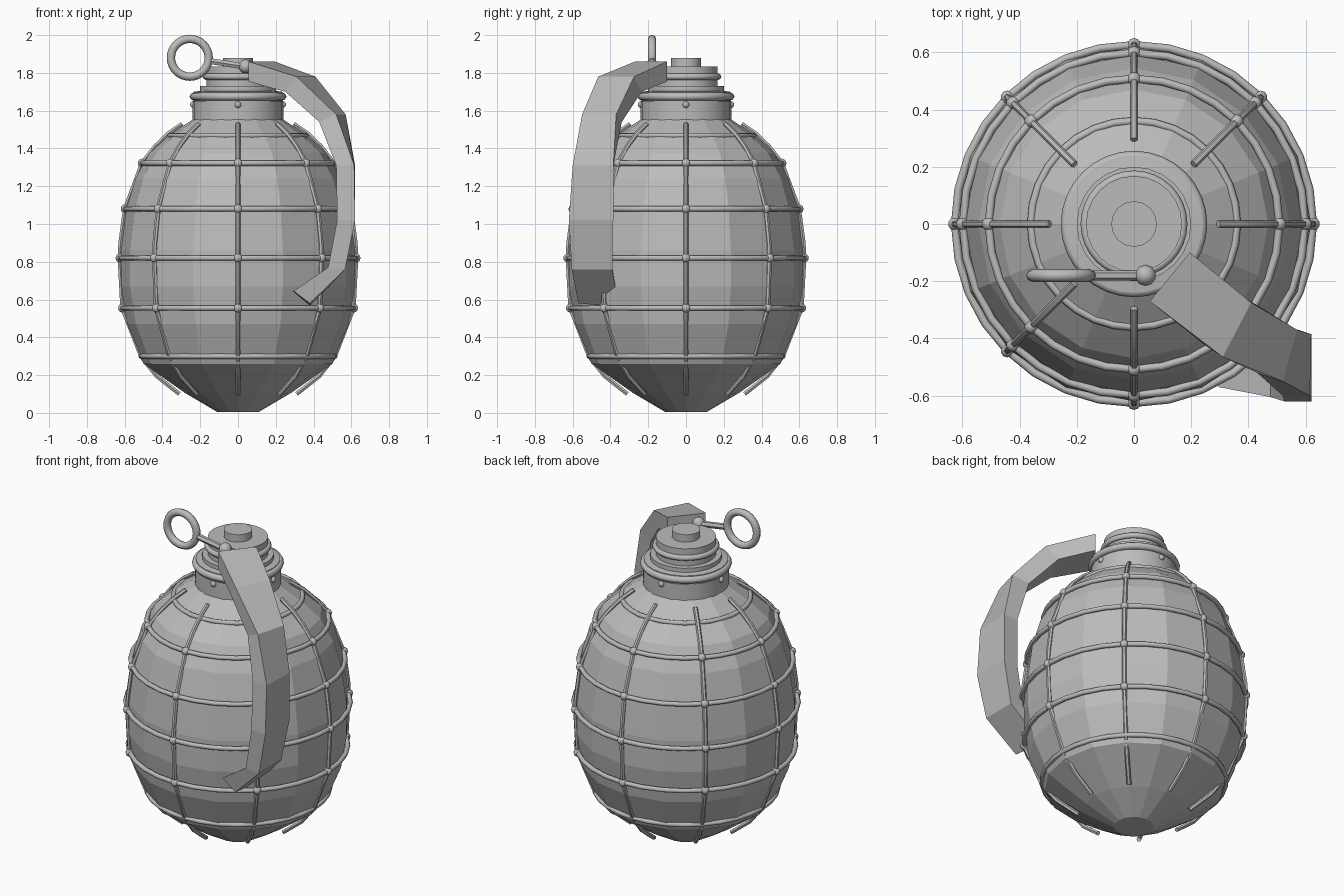
import bpy, bmesh, math
from mathutils import Vector

if "Cube" in bpy.data.objects:
    bpy.data.objects.remove(bpy.data.objects["Cube"])

metal = bpy.data.materials.new("grey_metal")
metal.diffuse_color = (0.5, 0.5, 0.5, 1)
metal.use_nodes = True
metal.node_tree.nodes["Principled BSDF"].inputs["Base Color"].default_value = metal.diffuse_color


def finish(ob, name, smooth=None):
    ob.name = name
    ob.data.materials.clear()
    ob.data.materials.append(metal)
    if smooth:
        bpy.ops.object.select_all(action='DESELECT')
        ob.select_set(True)
        bpy.context.view_layer.objects.active = ob
        bpy.ops.object.shade_smooth_by_angle(angle=math.radians(smooth))
    return ob


def from_bmesh(bm, name, smooth=None):
    bmesh.ops.recalc_face_normals(bm, faces=bm.faces[:])
    me = bpy.data.meshes.new(name)
    bm.to_mesh(me)
    bm.free()
    ob = bpy.data.objects.new(name, me)
    bpy.context.collection.objects.link(ob)
    return finish(ob, name, smooth)


def lathe(name, profile, sides, smooth=None):
    """Revolve (radius, height) points around z and cap both ends."""
    bm = bmesh.new()
    rows = []
    for r, z in profile:
        rows.append([bm.verts.new((r * math.cos(2 * math.pi * i / sides),
                                   r * math.sin(2 * math.pi * i / sides), z))
                     for i in range(sides)])
    for a, b in zip(rows, rows[1:]):
        for i in range(sides):
            j = (i + 1) % sides
            bm.faces.new((a[i], a[j], b[j], b[i]))
    bm.faces.new(rows[0])
    bm.faces.new(rows[-1])
    return from_bmesh(bm, name, smooth)


def tube(name, points, radius):
    """Round wire along a polyline."""
    cu = bpy.data.curves.new(name, 'CURVE')
    cu.dimensions = '3D'
    cu.bevel_depth = radius
    cu.bevel_resolution = 1
    cu.use_fill_caps = True
    sp = cu.splines.new('POLY')
    sp.points.add(len(points) - 1)
    for p, co in zip(sp.points, points):
        p.co = (*co, 1)
    ob = bpy.data.objects.new(name, cu)
    bpy.context.collection.objects.link(ob)
    bpy.ops.object.select_all(action='DESELECT')
    ob.select_set(True)
    bpy.context.view_layer.objects.active = ob
    bpy.ops.object.convert(target='MESH')
    return finish(bpy.context.object, name, 40)


def torus(name, loc, major, minor, rot=(0, 0, 0), segs=32):
    bpy.ops.mesh.primitive_torus_add(location=loc, rotation=rot, major_radius=major,
                                     minor_radius=minor, major_segments=segs, minor_segments=8)
    return finish(bpy.context.object, name, 50)


def ball(name, loc, radius):
    bpy.ops.mesh.primitive_uv_sphere_add(location=loc, radius=radius, segments=10, ring_count=6)
    return finish(bpy.context.object, name, 60)


def polar(r, angle, z):
    return (r * math.cos(angle), r * math.sin(angle), z)


# Faceted egg-shaped body
lathe("body", [(0.11, 0.005), (0.28, 0.105), (0.5, 0.26), (0.587, 0.47), (0.62, 0.67),
               (0.62, 0.86), (0.592, 1.08), (0.545, 1.24), (0.47, 1.375),
               (0.365, 1.47), (0.23, 1.56)], 16)

# Neck with lip, cap and button
lathe("neck", [(0.24, 1.52), (0.24, 1.65)], 24, 30)
lathe("neck_collar", [(0.235, 1.65), (0.235, 1.70), (0.2, 1.705), (0.2, 1.73)], 24, 30)
torus("neck_lip", (0, 0, 1.675), 0.235, 0.021)
lathe("cap", [(0.168, 1.70), (0.168, 1.835)], 24, 30)
torus("cap_ring", (0, 0, 1.78), 0.17, 0.017)
lathe("button", [(0.08, 1.82), (0.08, 1.88)], 16, 30)
for i in range(4):
    ball("neck_rivet", polar(0.237, i * math.pi / 2, 1.632), 0.018)

# Wire cage: hoops, upright wires, and beads where they cross
hoops = [(0.513, 0.30), (0.612, 0.555), (0.626, 0.82), (0.598, 1.08), (0.508, 1.322), (0.36, 1.468)]
for r, z in hoops:
    torus("cage_hoop", (0, 0, z), r, 0.014)
upright = [(0.31, 0.10), (0.43, 0.195)] + hoops[:3] + [(0.622, 0.9)] + hoops[3:5] + \
          [(0.44, 1.41), (0.37, 1.478), (0.295, 1.53)]
for i in range(8):
    a = i * math.pi / 4
    tube("cage_upright", [polar(r, a, z) for r, z in upright], 0.013)
    for r, z in hoops[1:5]:
        ball("cage_bead", polar(r, a, z), 0.024)

# Pull ring, its pin and the pin head
torus("pull_ring", (-0.255, -0.18, 1.88), 0.1, 0.022, (math.pi / 2, 0, 0))
tube("pull_pin", [(-0.145, -0.18, 1.862), (0.04, -0.18, 1.833)], 0.018)
ball("pin_head", (0.04, -0.18, 1.835), 0.037)

# Safety lever: back and front outer corners, then the offset to the inner side
sections = [
    ((0.195, -0.10, 1.86), (0.055, -0.27, 1.86), (0.0, 0.0, -0.105)),
    ((0.41, -0.275, 1.78), (0.31, -0.465, 1.78), (-0.06, 0.04, -0.08)),
    ((0.57, -0.37, 1.58), (0.52, -0.55, 1.58), (-0.09, 0.03, -0.04)),
    ((0.62, -0.385, 1.31), (0.615, -0.60, 1.31), (-0.095, 0.0, 0.0)),
    ((0.62, -0.385, 1.02), (0.62, -0.62, 1.02), (-0.095, 0.0, 0.0)),
    ((0.567, -0.39, 0.76), (0.567, -0.605, 0.76), (-0.09, 0.0, 0.01)),
    ((0.38, -0.355, 0.56), (0.38, -0.57, 0.58), (-0.085, 0.0, 0.065)),
]
bm = bmesh.new()
rows = []
for back, front, off in sections:
    b, f, o = Vector(back), Vector(front), Vector(off)
    rows.append([bm.verts.new(p) for p in (b, f, f + o, b + o)])
for p, q in zip(rows, rows[1:]):
    for i in range(4):
        j = (i + 1) % 4
        bm.faces.new((p[i], p[j], q[j], q[i]))
bm.faces.new(rows[0])
bm.faces.new(rows[-1])
from_bmesh(bm, "safety_lever")
